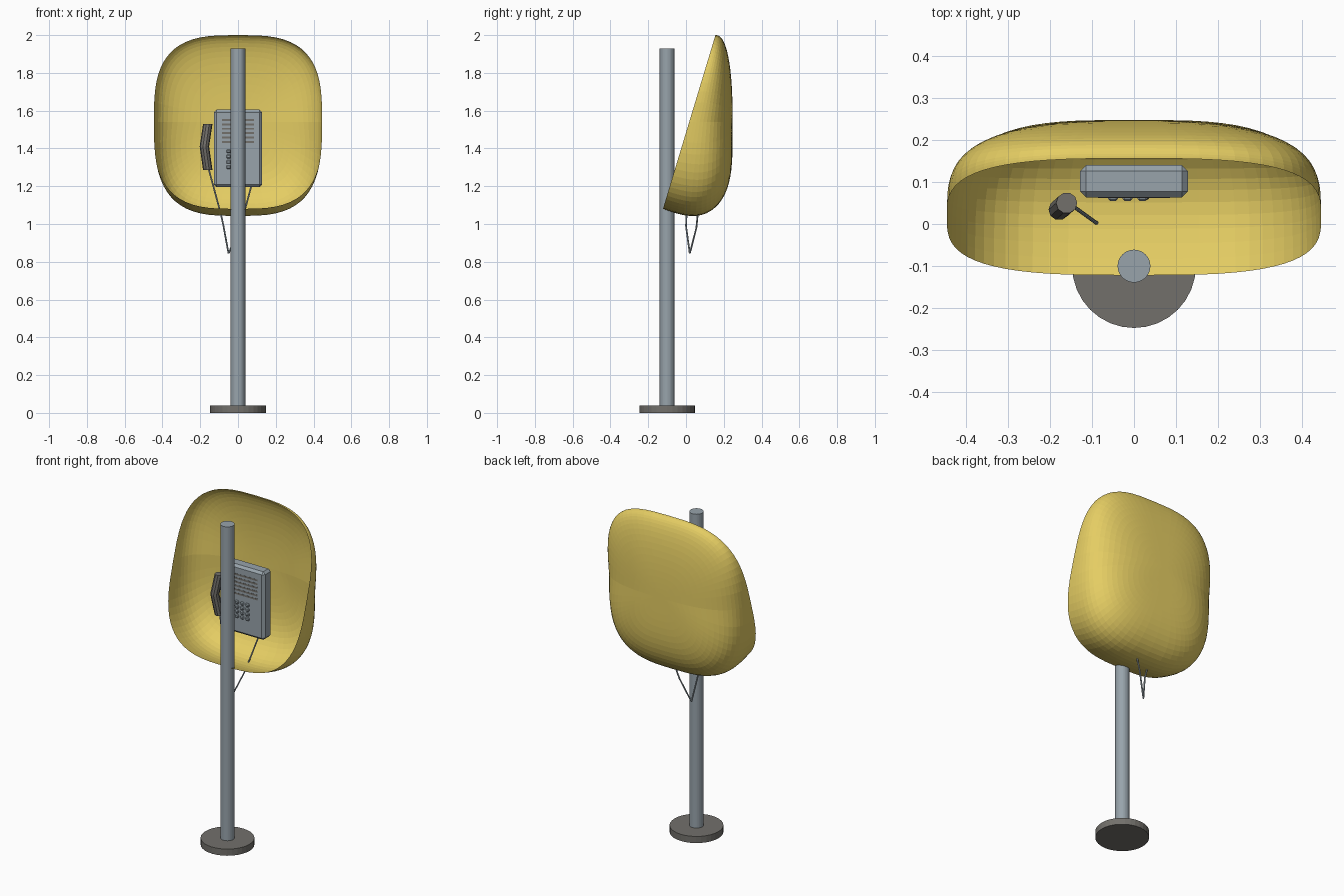
import bpy, bmesh, math
from mathutils import Vector

if "Cube" in bpy.data.objects:
    bpy.data.objects.remove(bpy.data.objects["Cube"], do_unlink=True)


def material(name, rgb):
    m = bpy.data.materials.new(name)
    m.use_nodes = True
    m.diffuse_color = (*rgb, 1)
    m.node_tree.nodes["Principled BSDF"].inputs["Base Color"].default_value = (*rgb, 1)
    return m


YELLOW = material("yellow shell", (0.78, 0.61, 0.125))
STEEL = material("blue grey steel", (0.315, 0.37, 0.41))
DARK = material("dark grey", (0.17, 0.163, 0.148))


def add_object(name, bm, mat):
    bmesh.ops.recalc_face_normals(bm, faces=bm.faces)
    mesh = bpy.data.meshes.new(name)
    bm.to_mesh(mesh)
    bm.free()
    mesh.materials.append(mat)
    ob = bpy.data.objects.new(name, mesh)
    bpy.context.collection.objects.link(ob)
    return ob


def box(name, lo, hi, mat, bevel=0):
    lo, hi = Vector(lo), Vector(hi)
    bm = bmesh.new()
    bmesh.ops.create_cube(bm, size=1)
    for v in bm.verts:
        v.co = (lo + hi) / 2 + v.co * (hi - lo)
    if bevel:
        bmesh.ops.bevel(bm, geom=bm.edges[:], offset=bevel, segments=1,
                        profile=0.5, affect='EDGES')
    return add_object(name, bm, mat)


def cylinder(name, centre, radius, z0, z1, sides, mat):
    bm = bmesh.new()
    bmesh.ops.create_cone(bm, cap_ends=True, segments=sides, radius1=radius,
                          radius2=radius, depth=z1 - z0)
    bmesh.ops.translate(bm, verts=bm.verts, vec=(*centre, (z0 + z1) / 2))
    return add_object(name, bm, mat)


def tube(name, points, radius, sides, mat):
    """Horizontal rings joined along a mostly vertical path."""
    bm = bmesh.new()
    rings = []
    for p in points:
        rings.append([bm.verts.new(Vector(p) + Vector(
            (radius * math.cos(a), radius * math.sin(a), 0)))
            for a in (math.tau * i / sides for i in range(sides))])
    for a, b in zip(rings, rings[1:]):
        for i in range(sides):
            j = (i + 1) % sides
            bm.faces.new((a[i], a[j], b[j], b[i]))
    bm.faces.new(rings[0])
    bm.faces.new(rings[-1])
    return add_object(name, bm, mat)


def spow(v, e):
    return math.copysign(abs(v) ** e, v)


# Hood: open rounded bowl with a slanted rim, boxier towards the bottom
def hood(segments=64, rings=22):
    bm = bmesh.new()
    back, mid = 0.247, 1.54
    loops = []
    for k in range(rings):
        u = k / rings
        t = math.pi / 2 * u * u * (3 - 2 * u)
        loop = []
        for i in range(segments):
            a = math.tau * i / segments
            c, s = spow(math.cos(a), 0.64), spow(math.sin(a), 0.64)
            low, high = max(0, -s), max(0, s)
            power = 2 / (2.8 + 1.4 * low - 0.4 * high)
            scale = math.cos(t) ** power
            depth = math.sin(t) ** power
            z = mid + 0.46 * s
            rim_y = -0.122 + (z - 1.08) * 0.302
            z = mid + 0.46 * s * scale - 0.042 * low * math.sin(math.pi * depth)
            loop.append(bm.verts.new(
                (0.445 * c * scale, rim_y + (back - rim_y) * depth, z)))
        loops.append(loop)
    for a, b in zip(loops, loops[1:]):
        for i in range(segments):
            j = (i + 1) % segments
            bm.faces.new((a[i], a[j], b[j], b[i]))
    tip = bm.verts.new((0, back, mid))
    for i in range(segments):
        bm.faces.new((loops[-1][i], loops[-1][(i + 1) % segments], tip))
    return add_object("hood", bm, YELLOW)


hood()

# Post and foot
cylinder("foot", (0, -0.1), 0.147, 0, 0.04, 32, DARK)
cylinder("post", (0, -0.1), 0.039, 0.002, 1.93, 32, STEEL)

# Telephone body with keypad and speaker slats
box("phone_body", (-0.128, 0.063, 1.195), (0.128, 0.14, 1.605), STEEL, 0.014)
for row in range(4):
    for col in range(3):
        x, z = -0.05 + 0.035 * col, 1.301 + 0.028 * row
        box("key", (x - 0.012, 0.055, z - 0.01), (x + 0.012, 0.071, z + 0.01),
            STEEL, 0.005)
for n in range(6):
    z = 1.43 + 0.023 * n
    box("speaker_slat", (-0.085, 0.062, z), (0.085, 0.064, z + 0.01), DARK)

# Handset and its hanging cord
tube("handset", [(-0.16, 0.05, 1.285), (-0.178, 0.034, 1.41), (-0.16, 0.05, 1.53)],
     0.025, 10, DARK)
tube("cord", [(-0.155, 0.05, 1.29), (-0.09, 0.003, 1.05), (-0.077, 0, 0.99),
              (-0.05, 0.02, 0.843), (0.005, 0.055, 0.98), (0.03, 0.062, 1.05),
              (0.07, 0.1, 1.2)], 0.0045, 8, STEEL)
